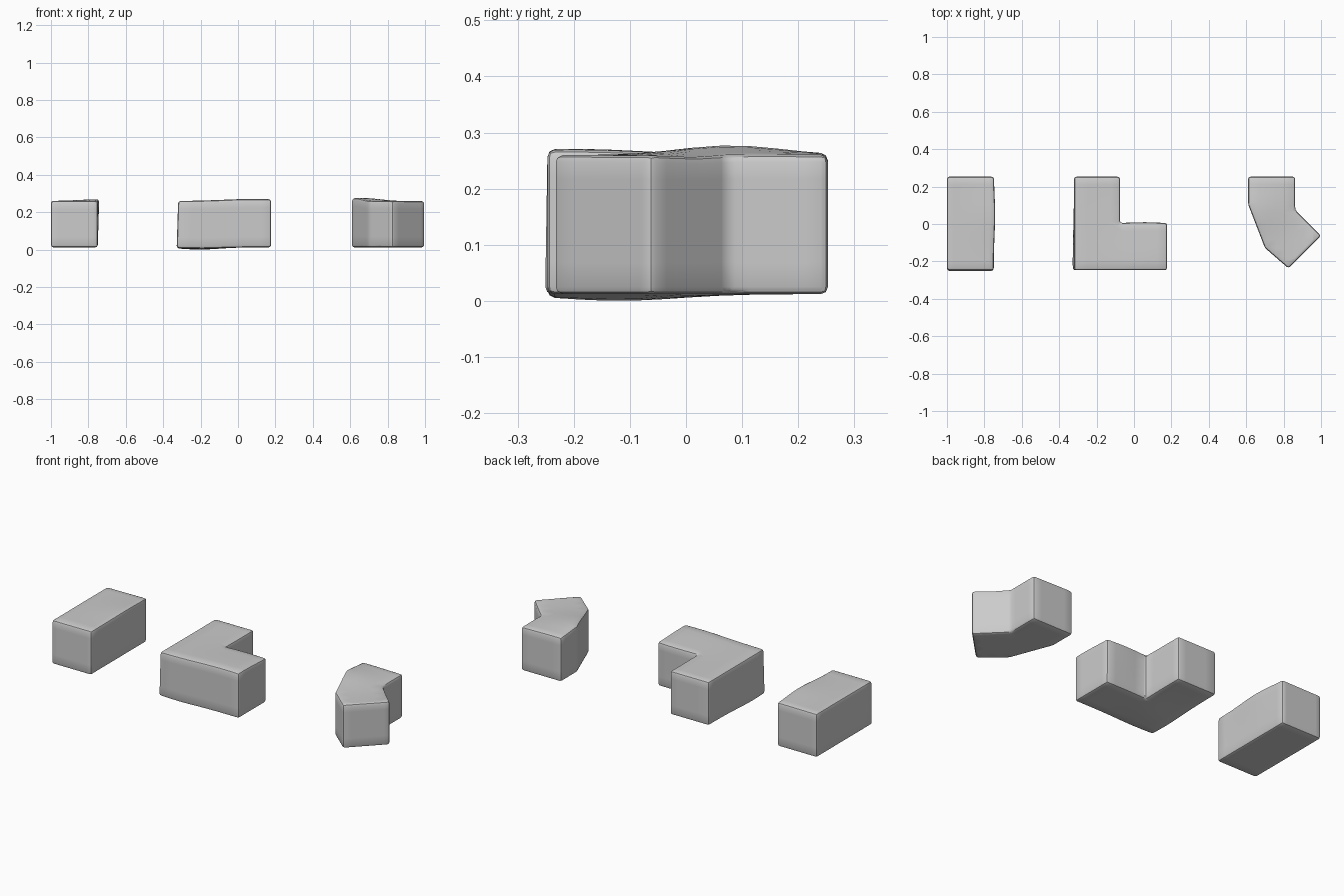
import bpy, bmesh
from math import exp, sin, pi
from mathutils import Vector

if "Cube" in bpy.data.objects:
    bpy.data.objects.remove(bpy.data.objects["Cube"])

Z0, Z1 = 0.012, 0.26


def bump(x, y, cx, cy, sx, sy):
    return exp(-((x - cx) / sx) ** 2 - ((y - cy) / sy) ** 2)


def block(name, outline, top, bottom, side):
    """Bevelled prism, sliced into a grid and gently warped like hewn stone."""
    bm = bmesh.new()
    face = bm.faces.new([bm.verts.new((x, y, Z0)) for x, y in outline])
    ext = bmesh.ops.extrude_face_region(bm, geom=[face])
    for v in ext["geom"]:
        if isinstance(v, bmesh.types.BMVert):
            v.co.z = Z1
    bmesh.ops.recalc_face_normals(bm, faces=bm.faces)
    bmesh.ops.bevel(bm, geom=bm.edges[:], offset=0.013, segments=2,
                    profile=0.5, affect='EDGES', clamp_overlap=True)
    # slices give the warp something to bend
    xs, ys = [p[0] for p in outline], [p[1] for p in outline]
    for axis, lo, hi, n in ((0, min(xs), max(xs), 8), (1, min(ys), max(ys), 10), (2, Z0, Z1, 5)):
        for i in range(1, n):
            co, no = Vector(), Vector()
            co[axis] = lo + (hi - lo) * (i + 0.13) / n
            no[axis] = 1
            bmesh.ops.bisect_plane(bm, geom=bm.verts[:] + bm.edges[:] + bm.faces[:],
                                   plane_co=co, plane_no=no, dist=1e-5)
    for v in bm.verts:
        x, y, z = v.co
        t = (z - Z0) / (Z1 - Z0)
        dx, dy = side(x, y, t)
        v.co = (x + dx, y + dy, z + t * top(x, y) + (1 - t) * bottom(x, y))
    me = bpy.data.meshes.new(name)
    bm.to_mesh(me)
    bm.free()
    ob = bpy.data.objects.new(name, me)
    bpy.context.collection.objects.link(ob)
    bpy.context.view_layer.objects.active = ob
    ob.select_set(True)
    bpy.ops.object.shade_smooth_by_angle(angle=0.6)
    ob.select_set(False)


# Straight block
block("straight_block",
      [(-1, -.247), (-.75, -.247), (-.75, .253), (-1, .253)],
      lambda x, y: 0.009 * bump(x, y, -.75, .05, .15, .15),
      lambda x, y: 0.0,
      lambda x, y, t: (0.008 * t * bump(x, y, -.75, .05, .12, .15), -0.004 * (1 - t) * (y < -.2)))

# Right-angle corner block
block("corner_block",
      [(-.32, -.247), (.177, -.247), (.177, .003), (-.075, .003), (-.075, .253), (-.32, .253)],
      lambda x, y: 0.011 * bump(x, y, .08, -.2, .22, .17),
      lambda x, y: -0.012 * bump(x, y, -.2, -.12, .14, .15),
      lambda x, y, t: (-0.008 * (1 - t) * bump(x, y, -.32, -.2, .1, .25),
                       0.007 * t * bump(x, y, .05, 0, .12, .08)))

# Half-angle corner block
block("angled_block",
      [(.61, .253), (.862, .253), (.862, .075), (1, -.062), (.826, -.237), (.70, -.128), (.61, .105)],
      lambda x, y: 0.017 * bump(x, y, .66, .08, .13, .13) - 0.004 * bump(x, y, .9, 0, .08, .1),
      lambda x, y: 0.0,
      lambda x, y, t: (0.0, 0.0))
